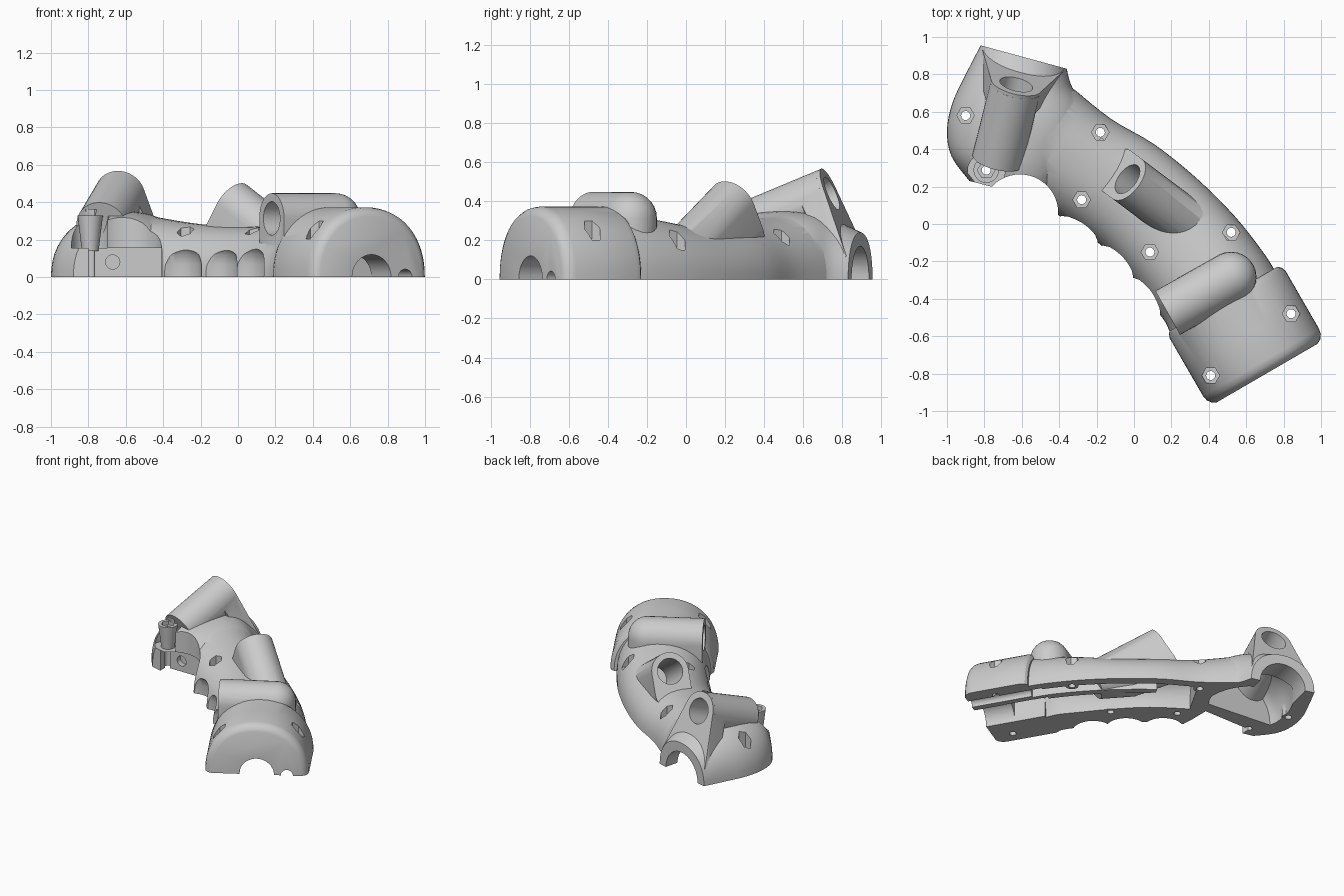
import bpy, bmesh, math
from mathutils import Vector

if "Cube" in bpy.data.objects:
    bpy.data.objects.remove(bpy.data.objects["Cube"])

helpers = []


def to_object(name, bm):
    bmesh.ops.recalc_face_normals(bm, faces=bm.faces[:])
    me = bpy.data.meshes.new(name)
    bm.to_mesh(me)
    bm.free()
    ob = bpy.data.objects.new(name, me)
    bpy.context.collection.objects.link(ob)
    return ob


def smooth_path(st, steps=4):
    """Catmull-Rom through stations (lx, ly, rx, ry, height)."""
    st = [Vector(s) for s in st]
    out = []
    for i in range(len(st) - 1):
        a, b, c, d = st[max(i - 1, 0)], st[i], st[i + 1], st[min(i + 2, len(st) - 1)]
        for k in range(steps):
            t = k / steps
            out.append(0.5 * (2 * b + (c - a) * t + (2 * a - 5 * b + 4 * c - d) * t * t
                              + (3 * b - a - 3 * c + d) * t ** 3))
    return out + [st[-1]]


def loft(name, stations, e=2.2, n=28, floor=-.06):
    """Half-round sections from left edge to right edge, skinned together."""
    bm = bmesh.new()
    rings = []
    for lx, ly, rx, ry, h in stations:
        mx, my, hx, hy = (lx + rx) / 2, (ly + ry) / 2, (rx - lx) / 2, (ry - ly) / 2
        pts = [(rx, ry, floor)]
        for i in range(n + 1):
            a = math.pi * i / n
            c, s = math.cos(a), max(math.sin(a), 0.0)
            u = math.copysign(abs(c) ** (2 / e), c)
            pts.append((mx + hx * u, my + hy * u, h * s ** (2 / e)))
        pts.append((lx, ly, floor))
        rings.append([bm.verts.new(p) for p in pts])
    for a, b in zip(rings, rings[1:]):
        for i in range(len(a)):
            j = (i + 1) % len(a)
            bm.faces.new((a[i], a[j], b[j], b[i]))
    bm.faces.new(rings[0])
    bm.faces.new(rings[-1])
    return to_object(name, bm)


def inset(stations, left, right, drop):
    out = []
    for lx, ly, rx, ry, h in stations:
        l, r = Vector((lx, ly)), Vector((rx, ry))
        d = (r - l).normalized()
        l, r = l + d * left, r - d * right
        out.append((l.x, l.y, r.x, r.y, h - drop))
    return out


def strip(stations, a, b, h):
    """Part of each section, from fraction a to b measured from the right edge."""
    out = []
    for lx, ly, rx, ry, _ in stations:
        l, r = Vector((lx, ly)), Vector((rx, ry))
        p, q = r.lerp(l, b), r.lerp(l, a)
        out.append((p.x, p.y, q.x, q.y, h))
    return out


def ring(c, axis, r, n=40):
    q = Vector(axis).to_track_quat('Z', 'Y')
    return [Vector(c) + q @ Vector((r * math.cos(2 * math.pi * i / n),
                                    r * math.sin(2 * math.pi * i / n), 0)) for i in range(n)]


def hull(name, pts):
    bm = bmesh.new()
    for p in pts:
        bm.verts.new(p)
    res = bmesh.ops.convex_hull(bm, input=bm.verts[:])
    junk = {g for g in res["geom_interior"] + res["geom_unused"] if isinstance(g, bmesh.types.BMVert)}
    bmesh.ops.delete(bm, geom=list(junk), context='VERTS')
    bmesh.ops.dissolve_limit(bm, angle_limit=0.002, verts=bm.verts[:], edges=bm.edges[:])
    return to_object(name, bm)


def rod(name, a, b, r, n=40, r2=None):
    a, b = Vector(a), Vector(b)
    return hull(name, ring(a, b - a, r, n) + ring(b, b - a, r2 or r, n))


def box(name, lo, hi):
    return hull(name, [(x, y, z) for x in (lo[0], hi[0]) for y in (lo[1], hi[1]) for z in (lo[2], hi[2])])


def ball(c, r, n=28):
    pts = [Vector(c) + Vector((0, 0, r)), Vector(c) - Vector((0, 0, r))]
    for j in range(1, n // 2):
        a = math.pi * j / (n // 2) - math.pi / 2
        pts += ring(Vector(c) + Vector((0, 0, r * math.sin(a))), (0, 0, 1), r * math.cos(a), n)
    return pts


# Outer skin: flared head, curved grip, rounded base
head = [(-.82, .955, -.36, .83, .24), (-.90, .80, -.33, .73, .30), (-.97, .65, -.25, .62, .34),
        (-1.0, .50, -.22, .47, .35), (-.975, .36, -.32, .25, .33), (-.88, .23, -.45, .12, .28)]
grip = [(-.75, .25, -.32, .72, .335), (-.41, .05, -.12, .56, .29), (-.18, -.11, .11, .425, .27),
        (0, -.30, .34, .24, .275), (.12, -.46, .54, .04, .31), (.17, -.53, .69, -.15, .335),
        (.20, -.60, .76, -.26, .35)]


def base_station(t, s):
    l = Vector((.17, -.575)).lerp(Vector((.402, -.977)), t)
    r = Vector((.79, -.215)).lerp(Vector((1.022, -.617)), t)
    m, h = (l + r) / 2, (r - l) / 2 * s
    return (m.x - h.x, m.y - h.y, m.x + h.x, m.y + h.y, .373 * s)


base = [base_station(t, s) for t, s in
        ((0, .92), (.03, .97), (.09, 1), (.5, 1), (.86, 1), (.92, .985), (.97, .94), (1, .87))]
shell = loft("grip_shell", smooth_path(grip))


def apply_op(ob, op):
    m = shell.modifiers.new(ob.name, 'BOOLEAN')
    m.operation, m.solver, m.object = op, 'EXACT', ob
    ob.hide_render = True
    helpers.append(ob)


def add(ob):
    apply_op(ob, 'UNION')


def cut(ob):
    apply_op(ob, 'DIFFERENCE')


add(loft("head", smooth_path(head), floor=-.07))
add(loft("base", base, 2.15, floor=-.08))

# Hollow inside
cut(loft("grip_cavity", smooth_path(inset(grip[1:], .21, .07, .09)), floor=-.30))
hollow = head[1:4] + [(-.99, .43, -.27, .36, .34)]
cut(loft("head_cavity", smooth_path(inset(hollow, .12, .09, .07)), floor=-.31))
cut(loft("base_cavity", strip([base_station(t, 1) for t in (-.05, .25, .55)], .325, .66, .27), 3, floor=-.32))

# Trigger opening with a flat lower wall, and finger grooves
cut(rod("trigger_cut", (-.61, .06, -.4), (-.61, .06, .7), .205, 48))
cut(box("trigger_bay", (-.80, -.1, -.41), (-.41, .28, .155)))
cut(rod("trigger_pin_hole", (-.67, .2, .08), (-.67, .32, .08), .038, 24))
cut(rod("boss_relief", (-.79, .28, .155), (-.79, .28, .6), .10))
tips = [Vector(p) for p in ((-.41, .05), (-.18, -.11), (0, -.30), (.13, -.47))]
for a, b in zip(tips, tips[1:]):
    m, d = (a + b) / 2, (b - a).normalized()
    c = m + Vector((d.y, -d.x)) * .07
    cut(hull("finger_groove", [p for z, r in ((-.35, .14), (.07, .14), (.12, .13), (.15, .105), (.165, .07))
                               for p in ring((c.x, c.y, z), (0, 0, 1), r, 32)]))

# Cable rail along the back wall
add(loft("cable_rail", smooth_path(strip(grip[2:], .24, .32, .22)), 6, 8, floor=-.09))

# Head tube with flat flared end
t1, u1 = Vector((-.63, .745, .44)), Vector((-.2225, -.90, -.375)).normalized()
add(rod("head_tube", t1 + u1 * .02, t1 + u1 * .45, .137))
add(hull("head_flare", ring(t1, u1, .1375) + ring(t1 + u1 * .14, u1, .13)
         + [(-.81, .93, .12), (-.375, .82, .12), (-.84, .85, .02), (-.37, .76, .02)]))

# Middle tube with arched end
t2, a2, f2 = Vector((-.035, .24, .39)), Vector((-.678, .509, .53)), Vector((.424, -.318, .848))
add(hull("middle_tube", [p for s, d in ((0, 0), (.55, 0), (0, .15), (.34, .1))
                         for p in ring(t2 - a2 * s - f2 * d, a2, .132)]))

# Cross tube with round end
t3, d3 = Vector((.18, -.475, .313)), Vector((.87, .49, 0)).normalized()
c3 = t3 + d3 * .39
add(hull("cross_tube", ring(t3, d3, .135) + ring(t3 - Vector((0, 0, .1)), d3, .135)
         + ball(c3, .135) + ball(c3 - Vector((0, 0, .1)), .135)))

# Screw bosses: x, y, floor of the hex pocket
screws = [(-.90, .58, .12), (-.18, .49, .15), (-.28, .13, .18), (.085, -.15, .18),
          (.52, -.045, .15), (.84, -.48, .19), (.41, -.81, .19)]
for x, y, z in screws:
    add(rod("screw_boss", (x, y, -.05), (x, y, z - .04), .045, 24))
add(rod("front_boss", (-.79, .288, .14), (-.79, .288, .33), .045, 28, .068))

# Bores
cut(rod("head_bore", t1 - u1 * .1, t1 + u1 * .28, .09))
cut(rod("middle_bore", t2 + a2 * .1, t2 - a2 * .42, .09))
cut(rod("cross_bore", t3 - d3 * .1, t3 + d3 * .36, .09))
ax = Vector((.24, .97, 0)).normalized()
o = Vector((-.59, .89, 0))
cut(rod("ring_bore", o + ax * .15, o - ax * .22, .17, 48))
bd = Vector((.5, -.866, 0))
for x, y, r in ((.705, -.78, .12), (.885, -.675, .042)):
    p = Vector((x, y, 0))
    cut(rod("cable_channel", p - bd * .52, p + bd * .15, r))

# Screw holes and hex nut pockets
for x, y, z in screws + [(-.79, .288, .30)]:
    top = .36 if z == .30 else .6
    cut(rod("screw_hole", (x, y, -.45), (x, y, z + .02), .024, 20))
    cut(rod("nut_pocket", (x, y, z), (x, y, top), .047, 6))

# Bake the result and drop the helpers
deps = bpy.context.evaluated_depsgraph_get()
mesh = bpy.data.meshes.new_from_object(shell.evaluated_get(deps))
shell.modifiers.clear()
shell.data = mesh
for ob in helpers:
    bpy.data.objects.remove(ob)

# Flat parting face: slice at the floor and close the rim
bm = bmesh.new()
bm.from_mesh(mesh)
bmesh.ops.remove_doubles(bm, verts=bm.verts[:], dist=1e-5)
res = bmesh.ops.bisect_plane(bm, geom=bm.verts[:] + bm.edges[:] + bm.faces[:], dist=1e-5,
                             plane_co=(0, 0, 0), plane_no=(0, 0, 1), clear_inner=True)
rim = [g for g in res["geom_cut"] if isinstance(g, bmesh.types.BMEdge) and g.is_boundary]
bmesh.ops.triangle_fill(bm, edges=rim, use_beauty=True, use_dissolve=False, normal=(0, 0, -1))
bmesh.ops.recalc_face_normals(bm, faces=bm.faces[:])
bm.to_mesh(mesh)
bm.free()

grey = bpy.data.materials.new("plain grey")
grey.diffuse_color = (.6, .6, .6, 1)
grey.use_nodes = True
grey.node_tree.nodes["Principled BSDF"].inputs["Base Color"].default_value = grey.diffuse_color
mesh.materials.clear()
mesh.materials.append(grey)
for p in mesh.polygons:
    p.material_index = 0
bpy.context.view_layer.objects.active = shell
shell.select_set(True)
bpy.ops.object.shade_smooth_by_angle(angle=math.radians(30))
